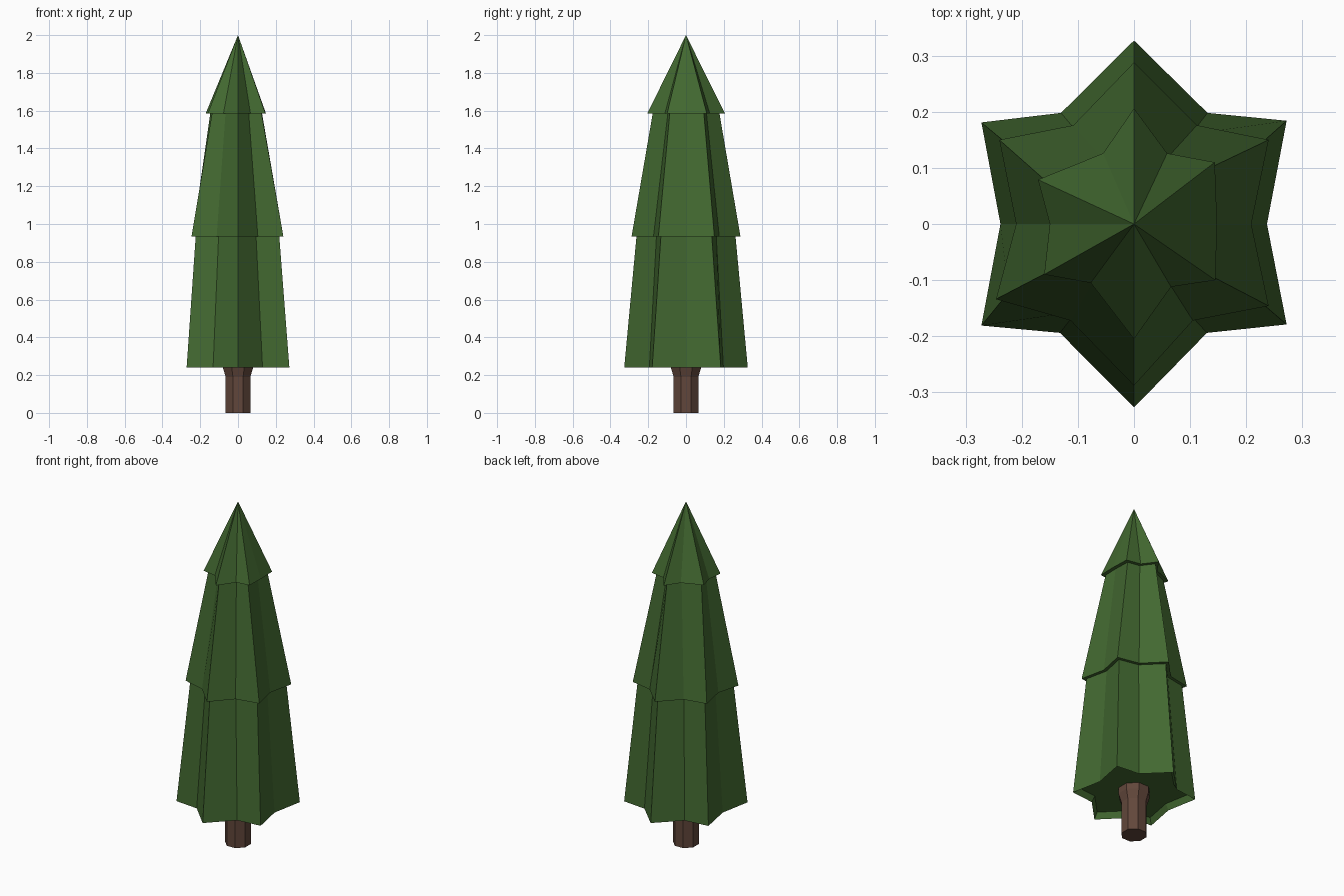
import bpy, bmesh
from math import sin, cos, pi

if "Cube" in bpy.data.objects:
    bpy.data.objects.remove(bpy.data.objects["Cube"])


def material(name, rgb):
    m = bpy.data.materials.new(name)
    m.diffuse_color = (*rgb, 1)
    m.use_nodes = True
    m.node_tree.nodes["Principled BSDF"].inputs["Base Color"].default_value = m.diffuse_color
    return m


def loft(name, rings, mat, apex=None):
    """Skin a stack of (outline, z) rings, capped below and closed by an apex or cap."""
    bm = bmesh.new()
    vs = [[bm.verts.new((x, y, z)) for x, y in pts] for pts, z in rings]
    n = len(vs[0])
    for a, b in zip(vs, vs[1:]):
        for i in range(n):
            j = (i + 1) % n
            bm.faces.new((a[i], a[j], b[j], b[i]))
    bm.faces.new(vs[0][::-1])
    if apex:
        tip = bm.verts.new(apex)
        for i in range(n):
            bm.faces.new((vs[-1][i], vs[-1][(i + 1) % n], tip))
    else:
        bm.faces.new(vs[-1])
    bmesh.ops.recalc_face_normals(bm, faces=bm.faces)
    me = bpy.data.meshes.new(name)
    bm.to_mesh(me)
    bm.free()
    me.materials.append(mat)
    ob = bpy.data.objects.new(name, me)
    bpy.context.collection.objects.link(ob)
    return ob


def scaled(pts, s):
    return [(x * s, y * s) for x, y in pts]


def circle(r, n=8):
    return [(r * cos((i + .5) * 2 * pi / n) / cos(pi / n),
             r * sin((i + .5) * 2 * pi / n) / cos(pi / n)) for i in range(n)]


# Star outlines of the three tiers, slightly uneven towards the top
low = [(0, .327), (-.13, .198), (-.272, .181), (-.238, 0), (-.272, -.181), (-.132, -.194),
       (0, -.327), (.13, -.194), (.272, -.179), (.237, 0), (.272, .184), (.131, .198)]
mid = [(0, .288), (-.108, .176), (-.24, .15), (-.21, 0), (-.246, -.134), (-.113, -.172),
       (0, -.288), (.105, -.172), (.24, -.146), (.209, 0), (.24, .15), (.112, .176)]
top = [(0, .206), (-.055, .126), (-.171, .079), (-.15, 0), (-.16, -.09), (-.077, -.105),
       (0, -.205), (.066, -.112), (.145, -.1), (.148, 0), (.144, .11), (.059, .126)]

# Foliage with a shallow recess underneath
loft("foliage", [(scaled(low, .93), .275), (low, .24), (scaled(mid, .91), .935),
                 (mid, .935), (scaled(top, .86), 1.585), (top, 1.585)],
     material("needles", (.055, .14, .03)), apex=(0, 0, 2))

# Trunk flaring into the foliage
loft("trunk", [(circle(.065), 0), (circle(.065), .19), (circle(.08), .24),
               (circle(.08), .28)], material("bark", (.12, .062, .043)))
